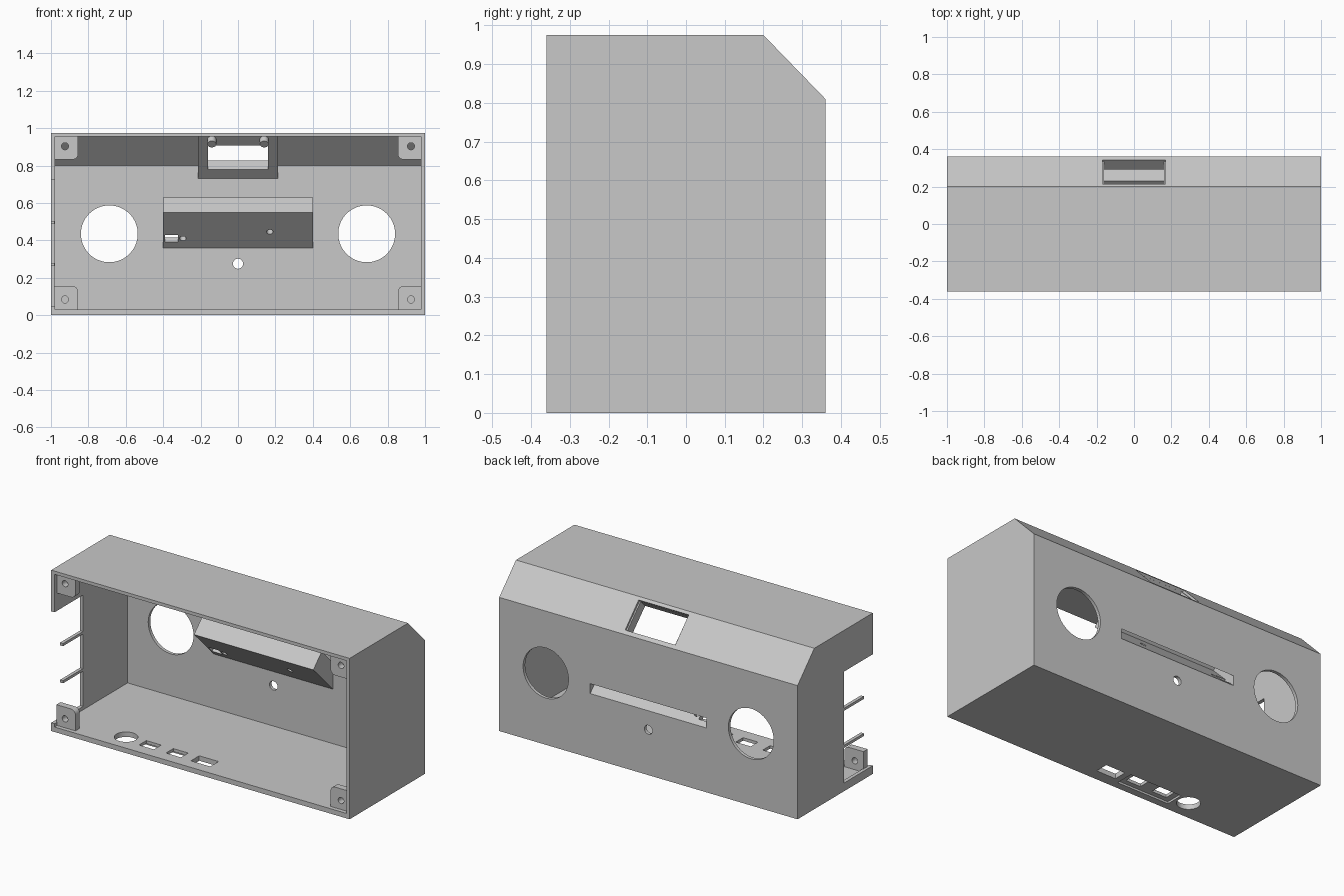
import bpy, bmesh
from math import sin, cos, pi
from mathutils import Vector

if "Cube" in bpy.data.objects:
    bpy.data.objects.remove(bpy.data.objects["Cube"], do_unlink=True)

grey = bpy.data.materials.new("plain_grey")
grey.use_nodes = True
COLOUR = (0.58, 0.58, 0.58, 1)
grey.diffuse_color = COLOUR
grey.node_tree.nodes["Principled BSDF"].inputs["Base Color"].default_value = COLOUR


def sweep(name, points, vec):
    """Extrude a flat outline along vec."""
    bm = bmesh.new()
    face = bm.faces.new([bm.verts.new(p) for p in points])
    top = bmesh.ops.extrude_face_region(bm, geom=[face])["geom"]
    bmesh.ops.translate(bm, vec=vec, verts=[v for v in top if isinstance(v, bmesh.types.BMVert)])
    bmesh.ops.recalc_face_normals(bm, faces=bm.faces)
    mesh = bpy.data.meshes.new(name)
    bm.to_mesh(mesh)
    bm.free()
    mesh.materials.append(grey)
    obj = bpy.data.objects.new(name, mesh)
    bpy.context.collection.objects.link(obj)
    return obj


def prism(name, yz, x0, x1):
    return sweep(name, [(x0, y, z) for y, z in yz], (x1 - x0, 0, 0))


def box(name, x0, x1, y0, y1, z0, z1):
    return prism(name, [(y0, z0), (y1, z0), (y1, z1), (y0, z1)], x0, x1)


def rod(name, centre, axis, radius, length, sides=48):
    axis = Vector(axis).normalized()
    u = axis.orthogonal().normalized()
    v = axis.cross(u)
    start = Vector(centre) - axis * length / 2
    ring = [start + radius * (u * cos(2 * pi * i / sides) + v * sin(2 * pi * i / sides))
            for i in range(sides)]
    return sweep(name, ring, axis * length)


def slope(total, diff):
    """Point in yz with y + z = total and z - y = diff."""
    return ((total - diff) / 2, (total + diff) / 2)


def slab(s0, s1, d0, d1):
    return [slope(s0, d0), slope(s1, d0), slope(s1, d1), slope(s0, d1)]


def cut(obj, *cutters):
    for c in cutters:
        mod = obj.modifiers.new("cut", "BOOLEAN")
        mod.operation = "DIFFERENCE"
        mod.solver = "EXACT"
        mod.object = c
        bpy.context.view_layer.objects.active = obj
        bpy.ops.object.modifier_apply(modifier=mod.name)


def discard(*objs):
    for o in objs:
        bpy.data.objects.remove(o, do_unlink=True)


# Case: chamfered shell, open at the front
case = prism("case", [(-.36, 0), (.36, 0), (.36, .81), (.2, .975), (-.36, .975)], -1, 1)
cavity = prism("cavity", [(-.5, .03), (.34, .03), (.34, .80), (.187, .955), (-.5, .955)], -.978, .978)
cutters = [cavity]

# Round openings in the back wall
for x in (-.688, .688):
    cutters.append(rod("speaker_cut", (x, .36, .435), (0, 1, 0), .152, .2, 64))
cutters.append(rod("cable_cut", (0, .36, .275), (0, 1, 0), .027, .2, 32))

# Side cutout in the right wall
cutters.append(box("side_cut", -1.1, -.95, -.5, -.085, .05, .725))

# Floor connectors
cutters.append(rod("jack_cut", (-.582, -.24, 0), (0, 0, 1), .065, .2))
for x, w, d in ((-.414, .1, .07), (-.233, .1, .07), (-.048, .13, .08)):
    cutters.append(box("port_cut", x - w / 2, x + w / 2, -.25 - d / 2, -.25 + d / 2, -.1, .1))
cutters.append(box("port_recess", -.5, -.15, -.315, -.205, -.1, .012))

# Window frame behind the chamfer, with its opening
frame = prism("window_frame", [(.345, .725), (.115, .955), (.19, .96), (.345, .805)], -.213, .213)
window = prism("window_cut", slab(1.0, 1.3, .487, .745), -.16, .16)
window_step = prism("window_step", slab(1.155, 1.3, .485, .747), -.168, .168)
cutters += [window, window_step]

# Slanted pocket behind the back wall, with its slot
pocket = prism("slanted_pocket", [(.35, .35), slope(.70, .40), slope(.86, .40), (.35, .51)], -.4, .4)
slot = prism("slot_cut", [(.42, .33), (.42, .39), slope(.81, .36), slope(.75, .36)], -.39, .39)
cutters.append(slot)
notch = prism("notch_cut", slab(.64, .78, .08, .16), -.39, -.32)
wires = [rod("wire_cut", (x, .70 - z, z), (0, 1, 1), .017, .1, 24)
         for x, z in ((-.295, .41), (.17, .445))]
cut(case, *cutters)
cut(frame, window)
cut(pocket, slot, notch, *wires)
discard(*cutters, notch, *wires)

# Pegs on the window frame
pegs = [rod("window_peg", (x, .12, .93), (0, 1, 1), .024, .045, 24) for x in (-.14, .14)]

# Corner tabs with screw holes and one rounded corner
tabs = []
W, R = .123, .03
arc = [(W - R + R * cos(a * pi / 12), W - R + R * sin(a * pi / 12)) for a in range(7)]
outline = [(-.005, -.005), (W, -.005)] + arc + [(-.005, W)]
for sx in (-1, 1):
    for z0, sz in ((.032, 1), (.955, -1)):
        tab = sweep("corner_tab", [(sx * (.978 - a), -.335, z0 + sz * b) for a, b in outline], (0, .04, 0))
        hole = rod("screw_cut", (sx * .925, -.32, z0 + sz * .052), (0, 1, 0), .019, .2, 24)
        cut(tab, hole)
        discard(hole)
        tabs.append(tab)

# Thin bars across the side cutout
bars = [box("side_bar", -1, -.98, -.275, -.08, z - .008, z + .008) for z in (.27, .495)]

# Smooth only the round walls
for obj in [case, frame, pocket] + pegs + tabs + bars:
    bpy.ops.object.select_all(action="DESELECT")
    obj.select_set(True)
    bpy.context.view_layer.objects.active = obj
    bpy.ops.object.shade_smooth_by_angle(angle=pi / 7)
